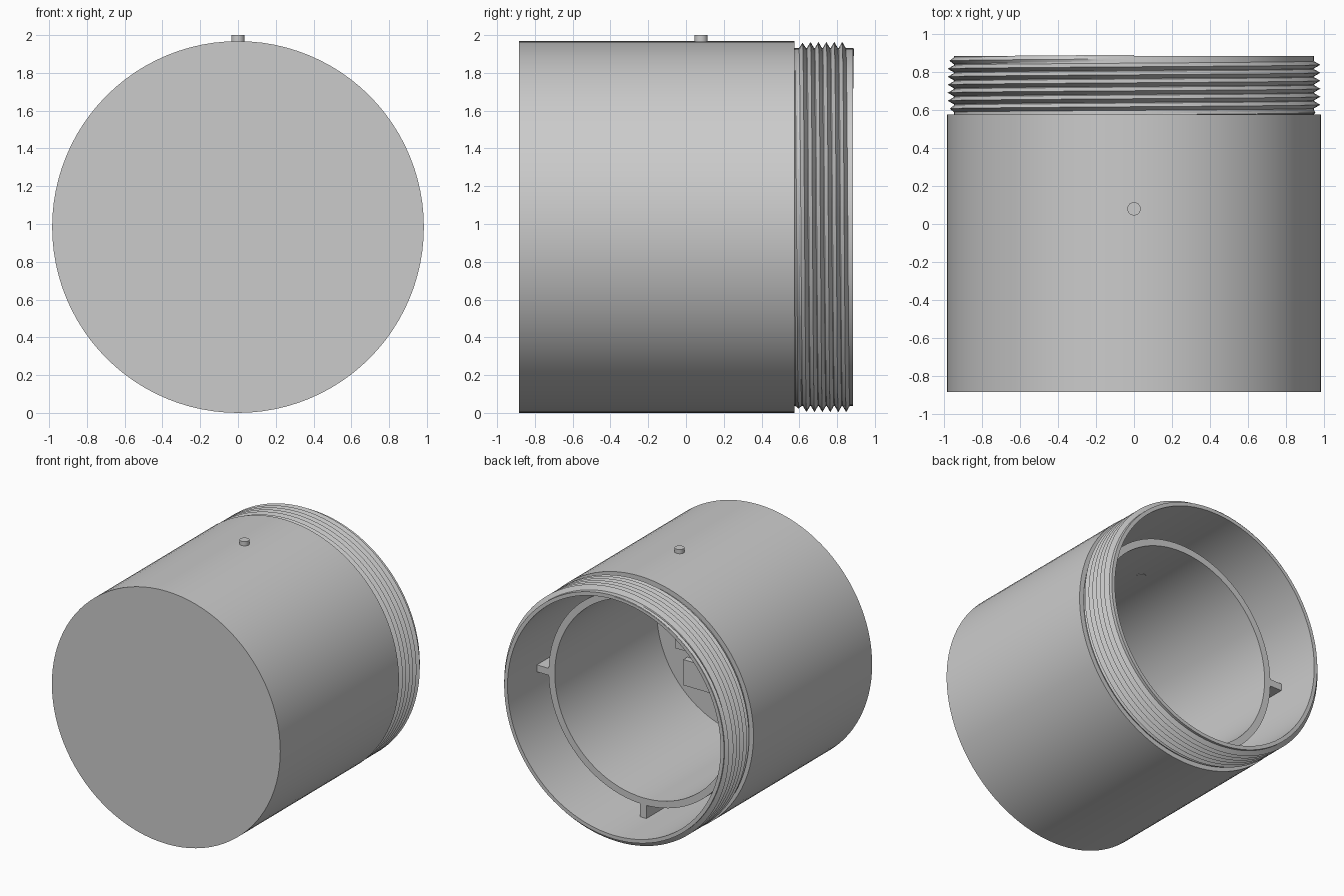
import bpy, bmesh, math
from mathutils import Vector, Matrix

if "Cube" in bpy.data.objects:
    bpy.data.objects.remove(bpy.data.objects["Cube"], do_unlink=True)

CENTRE_Z = 0.984
SEGMENTS = 96
RADIUS, FRONT, SHOULDER, BACK = 0.984, -0.885, 0.575, 0.885
NECK, BORE = 0.947, 0.918
TUBE_OUT, TUBE_IN, TUBE_END, FLOOR = 0.816, 0.763, 0.525, -0.73

grey = bpy.data.materials.new("plain_grey")
grey.use_nodes = True
grey.diffuse_color = (0.6, 0.6, 0.6, 1)
grey.node_tree.nodes["Principled BSDF"].inputs["Base Color"].default_value = (0.6, 0.6, 0.6, 1)


def finish(name, bm, smooth=True):
    """Turn a bmesh built around the y axis into a finished object."""
    bmesh.ops.recalc_face_normals(bm, faces=bm.faces)
    mesh = bpy.data.meshes.new(name)
    bm.to_mesh(mesh)
    bm.free()
    mesh.materials.append(grey)
    ob = bpy.data.objects.new(name, mesh)
    ob.location.z = CENTRE_Z
    bpy.context.collection.objects.link(ob)
    if smooth:
        bpy.ops.object.select_all(action='DESELECT')
        ob.select_set(True)
        bpy.context.view_layer.objects.active = ob
        bpy.ops.object.shade_smooth_by_angle(angle=math.radians(30))
    return ob


def lathe(name, profile):
    """Spin (radius, y) points around the y axis."""
    bm = bmesh.new()
    verts = [bm.verts.new((0, y, r)) for r, y in profile]
    edges = [bm.edges.new(pair) for pair in zip(verts, verts[1:])]
    bmesh.ops.spin(bm, geom=verts + edges, cent=(0, 0, 0), axis=(0, 1, 0),
                   angle=math.tau, steps=SEGMENTS)
    bmesh.ops.remove_doubles(bm, verts=bm.verts, dist=0.0001)
    return finish(name, bm)


def box(name, low, high):
    low, high = Vector(low), Vector(high)
    bm = bmesh.new()
    bmesh.ops.create_cube(bm, size=1, matrix=Matrix.Translation((low + high) / 2)
                          @ Matrix.Diagonal((*(high - low), 1)))
    return finish(name, bm, smooth=False)


# Canister: closed front, open threaded neck, inner tube with a gap around it
lathe("canister_shell", [
    (0, FRONT), (RADIUS, FRONT), (RADIUS, SHOULDER), (NECK, SHOULDER),
    (NECK, BACK), (BORE, BACK), (BORE, FLOOR), (TUBE_OUT, FLOOR),
    (TUBE_OUT, TUBE_END), (TUBE_IN, TUBE_END), (TUBE_IN, FLOOR), (0, FLOOR)])

# Helical V-shaped thread on the neck
PITCH, TURNS, CREST = 0.042, 7, 0.98
bm = bmesh.new()
previous = None
total = TURNS * SEGMENTS
for i in range(total + 1):
    angle = math.tau * i / SEGMENTS
    y = SHOULDER + PITCH * (i / SEGMENTS - 0.5)
    fade = min(1, 6 * i / total, 20 * (total - i) / total)
    ring = []
    for r, shift in ((NECK - 0.003, 0), (NECK + (CREST - NECK) * fade, 0.5), (NECK - 0.003, 1)):
        ring.append(bm.verts.new((r * math.sin(angle),
                                  max(y + PITCH * shift, SHOULDER), r * math.cos(angle))))
    if previous:
        for a in (0, 1):
            bm.faces.new((previous[a], ring[a], ring[a + 1], previous[a + 1]))
    previous = ring
finish("neck_thread", bm)

# Ribs joining the inner tube to the wall: left, right and bottom
for name, angle in (("left_rib", 90), ("right_rib", -90), ("bottom_rib", 180)):
    rib = box(name, (-0.027, FLOOR, TUBE_OUT - 0.02), (0.027, TUBE_END, BORE + 0.01))
    rib.rotation_euler.y = math.radians(angle)

# Small peg through the top wall
bm = bmesh.new()
PEG_LOW, PEG_HIGH = TUBE_IN - 0.004, 2 - CENTRE_Z
bmesh.ops.create_cone(bm, cap_ends=True, segments=32, radius1=0.035, radius2=0.035,
                      depth=PEG_HIGH - PEG_LOW,
                      matrix=Matrix.Translation((0, 0.08, (PEG_HIGH + PEG_LOW) / 2)))
finish("top_peg", bm)

# Mounting blocks on the inside floor
box("upper_block", (0.2, FLOOR - 0.01, -0.21), (0.57, FLOOR + 0.05, 0.1))
box("lower_block", (0.1, FLOOR - 0.01, -0.48), (0.5, FLOOR + 0.05, -0.28))
